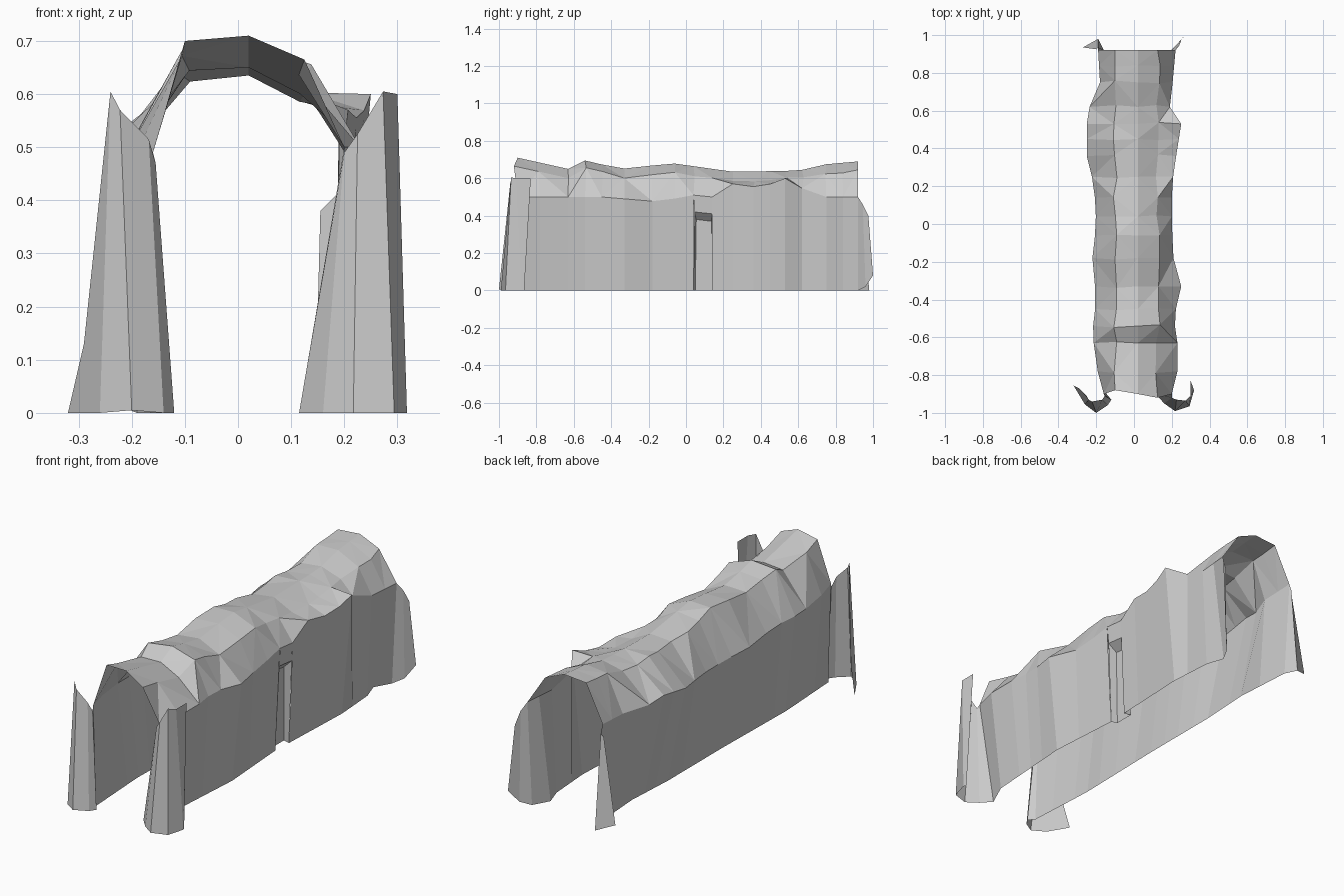
import bpy, random

random.seed(4)


def make_mesh(name, verts, faces):
    me = bpy.data.meshes.new(name)
    me.from_pydata(verts, [], faces)
    me.update()
    ob = bpy.data.objects.new(name, me)
    bpy.context.collection.objects.link(ob)
    return ob


def sample(keys, y):
    """Linear interpolation through (y, value) pairs."""
    for (a, va), (b, vb) in zip(keys, keys[1:]):
        if y <= b:
            t = max(0, (y - a) / (b - a))
            return va + (vb - va) * t
    return keys[-1][1]


def strip(name, bottoms, tops):
    n = len(bottoms)
    faces = [(i, i + 1, n + i + 1, n + i) for i in range(n - 1)]
    return make_mesh(name, bottoms + tops, faces)


# Tunnel outlines measured along y
LEFT = [(-.9, -.16), (-.75, -.2), (-.57, -.22), (-.4, -.2), (-.18, -.22), (0, -.2),
        (.2, -.21), (.36, -.25), (.53, -.25), (.65, -.23), (.75, -.18), (.92, -.19)]
LEFT_FOOT = [(-.9, -.145), (-.55, -.165), (-.06, -.155), (.36, -.155), (.62, -.14), (.92, -.16)]
RIGHT = [(-.9, .2), (-.8, .23), (-.62, .23), (-.5, .21), (-.33, .25), (-.2, .21), (0, .2),
         (.2, .2), (.34, .22), (.53, .25), (.62, .19), (.7, .2), (.92, .22)]
RIGHT_FOOT = [(-.9, .115), (-.78, .17), (-.33, .2), (.04, .175), (.53, .195), (.75, .18),
              (.84, .15), (.92, .195)]
CROWN = [(-.9, .71), (-.63, .65), (-.54, .695), (-.35, .65), (-.07, .68), (.25, .635),
         (.6, .64), (.75, .675), (.92, .69)]
TOP_LEFT = [(-.9, .49), (-.45, .48), (0, .46), (.3, .47), (.53, .51), (.7, .48), (.92, .5)]
TOP_RIGHT = [(-.9, .5), (-.45, .5), (-.15, .475), (.04, .51), (.14, .5), (.25, .57),
             (.4, .55), (.53, .6), (.7, .5), (.92, .5)]
STATIONS = [-.9, -.78, -.63, -.54, -.45, -.33, -.18, -.06, .04, .14, .25, .36,
            .45, .53, .62, .75, .84, .92]

verts = []
for y in STATIONS:
    l, lf, r, rf, c, wl, wr = (sample(k, y) for k in
                               (LEFT, LEFT_FOOT, RIGHT, RIGHT_FOOT, CROWN, TOP_LEFT, TOP_RIGHT))
    end = y in (STATIONS[0], STATIONS[-1])
    j = lambda s: 0 if end else random.uniform(-s, s)
    lean = -.02 if y == STATIONS[0] else 0
    verts += [(lf, y, 0), (l, y, wl),
              (-.1 + j(.01), y - lean + j(.01), c - .01 + j(.008)),
              (.02, y, c), (.125 + j(.015), y + lean + j(.01), c - .045 + j(.01)),
              (r, y, wr), (rf, y, 0)]

# Roof and walls, leaving out the right-hand panel that holds the niche
door = STATIONS.index(.04)
roof, walls = [], []
for i in range(len(STATIONS) - 1):
    for k in range(6):
        a, b = i * 7 + k, i * 7 + k + 1
        if k == 5 and i == door:
            continue
        if k in (0, 5):
            walls.append((a, b, b + 7, a + 7))
        elif (i + k) % 2:
            roof += [(a, b, b + 7), (a, b + 7, a + 7)]
        else:
            roof += [(a, b, a + 7), (b, b + 7, a + 7)]
make_mesh("tunnel_shell", verts, roof + walls)

# Narrow recessed niche in the right wall
w0, w1 = verts[door * 7 + 5], verts[door * 7 + 12]
b0, b1 = verts[door * 7 + 6], verts[door * 7 + 13]
nv = [b0, b1, (.195, .14, .41), (.195, .045, .42), w0, w1,
      (.145, .05, 0), (.145, .15, 0), (.155, .135, .37), (.155, .055, .38)]
make_mesh("wall_niche", nv, [(3, 2, 5, 4), (6, 7, 8, 9), (0, 6, 9, 3),
                             (7, 1, 2, 8), (9, 8, 2, 3)])

# Curled rock wings at the front entrance
strip("front_left_wing",
      [(-.32, -.855, 0), (-.26, -.955, 0), (-.2, -1, .005), (-.14, -.96, 0),
       (-.12, -.93, 0), (-.145, -.9, 0)],
      [(-.29, -.87, .13), (-.24, -.93, .605), (-.222, -.94, .57), (-.168, -.93, .515),
       (-.155, -.91, .47), (-.16, -.9, .49)])
make_mesh("front_left_wing_side",
          [(-.29, -.87, .13), (-.25, -.91, .5), (-.24, -.93, .605), (-.26, -.955, 0)],
          [(0, 3, 2, 1)])
strip("front_right_wing",
      [(.115, -.9, 0), (.16, -.95, 0), (.217, -.99, 0), (.294, -.965, 0), (.318, -.88, 0),
       (.312, -.865, 0)],
      [(.2, -.9, .5), (.2, -.92, .49), (.225, -.93, .525), (.273, -.935, .605),
       (.3, -.91, .6), (.3, -.83, .6)])

# Broken rock wings at the back exit
strip("back_right_wing",
      [(.195, .92, 0), (.235, .96, .02), (.27, 1, .08)],
      [(.22, .92, .5), (.24, .945, .46), (.25, .975, .4)])
strip("back_left_wing",
      [(-.16, .92, 0), (-.19, .98, 0), (-.27, .935, .03)],
      [(-.19, .92, .5), (-.19, .935, .46), (-.2, .925, .44)])
